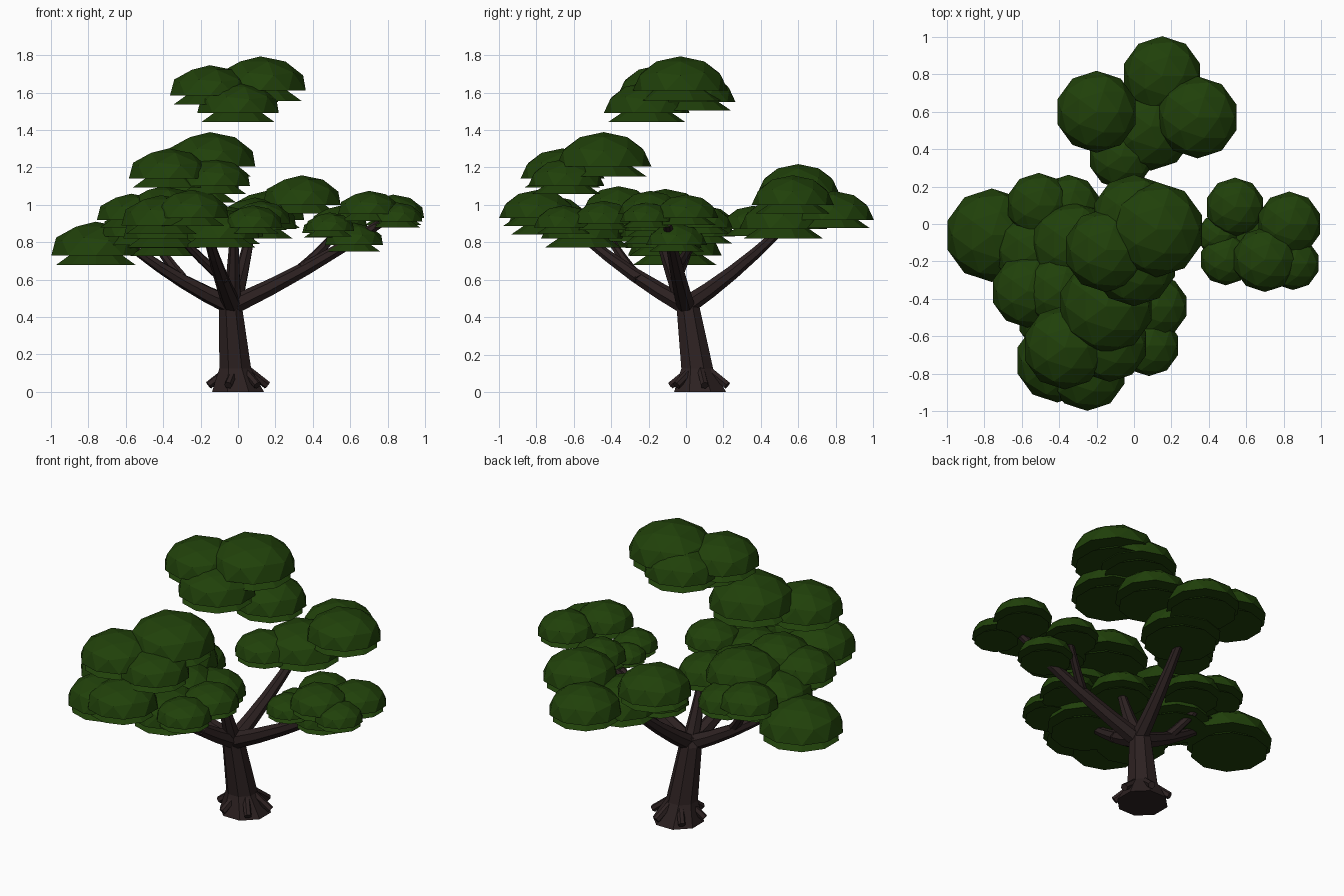
import bpy, bmesh, math
from mathutils import Matrix, Vector

if "Cube" in bpy.data.objects:
    bpy.data.objects.remove(bpy.data.objects["Cube"])


def material(name, col):
    m = bpy.data.materials.new(name)
    m.diffuse_color = (*col, 1)
    m.use_nodes = True
    m.node_tree.nodes["Principled BSDF"].inputs["Base Color"].default_value = m.diffuse_color
    return m


LEAF = material("leaf green", (0.0145, 0.052, 0.003))
BARK = material("dark bark", (0.026, 0.0155, 0.0155))


def finish(name, bm, mat):
    bmesh.ops.recalc_face_normals(bm, faces=bm.faces)
    me = bpy.data.meshes.new(name)
    bm.to_mesh(me)
    bm.free()
    me.materials.append(mat)
    ob = bpy.data.objects.new(name, me)
    bpy.context.collection.objects.link(ob)
    return ob


def add_clump(bm, x, y, z, r):
    """Flat-bottomed faceted dome with a flared skirt below its brim."""
    t = bmesh.new()
    bmesh.ops.create_icosphere(t, subdivisions=2, radius=1.02)
    low = [v for v in t.verts if v.co.z < -0.05]
    bmesh.ops.delete(t, geom=low, context='VERTS')
    bmesh.ops.holes_fill(t, edges=[e for e in t.edges if e.is_boundary], sides=0)
    bmesh.ops.scale(t, vec=(1, 1, 0.72), verts=t.verts)
    bmesh.ops.create_cone(t, cap_ends=True, segments=10, radius1=0.92, radius2=0.6,
                          depth=0.22, matrix=Matrix.Translation((0, 0, -0.105)))
    bmesh.ops.transform(t, verts=t.verts,
                        matrix=Matrix.Translation((x, y, z)) @ Matrix.Scale(r, 4))
    me = bpy.data.meshes.new("clump")
    t.to_mesh(me)
    t.free()
    bm.from_mesh(me)
    bpy.data.meshes.remove(me)


def add_tube(bm, pts, sides=8, level=False):
    """Faceted tube through (x, y, z, radius) points; level keeps rings flat."""
    rings = []
    up = Vector((0, 0, 1))
    ps = [Vector(p[:3]) for p in pts]
    for i, p in enumerate(ps):
        d = (ps[min(i + 1, len(ps) - 1)] - ps[max(i - 1, 0)]).normalized()
        q = up.rotation_difference(up if level else d)
        rings.append([bm.verts.new(p + q @ Vector((
            pts[i][3] * math.cos(2 * math.pi * (k + 0.5) / sides),
            pts[i][3] * math.sin(2 * math.pi * (k + 0.5) / sides), 0)))
            for k in range(sides)])
    for a, b in zip(rings, rings[1:]):
        for k in range(sides):
            j = (k + 1) % sides
            bm.faces.new((a[k], a[j], b[j], b[k]))
    bm.faces.new(rings[0][::-1])
    bm.faces.new(rings[-1])


# Foliage clusters: x, y, brim height, radius of each clump
clusters = {
    "top_foliage": [(0.12, -0.03, 1.61, 0.25), (-0.15, -0.14, 1.585, 0.22),
                    (0.0, 0.04, 1.55, 0.22), (0.0, -0.21, 1.49, 0.225)],
    "back_foliage": [(-0.2, 0.6, 1.06, 0.215), (0.34, 0.57, 1.0, 0.215),
                     (0.15, 0.79, 0.92, 0.21), (0.09, 0.52, 0.87, 0.23),
                     (-0.07, 0.36, 0.87, 0.17)],
    "right_foliage": [(0.54, 0.09, 0.88, 0.155), (0.83, 0.0, 0.93, 0.17),
                      (0.7, -0.19, 0.95, 0.17), (0.85, -0.21, 0.91, 0.14),
                      (0.49, -0.19, 0.86, 0.135), (0.62, -0.05, 0.785, 0.16),
                      (0.45, -0.06, 0.85, 0.11)],
    "left_foliage": [(-0.76, -0.06, 0.73, 0.245), (-0.51, 0.1, 0.87, 0.17),
                     (-0.35, 0.09, 0.83, 0.17), (-0.57, -0.36, 0.92, 0.19),
                     (-0.33, -0.11, 0.92, 0.225), (-0.53, -0.15, 0.83, 0.21),
                     (-0.4, -0.12, 0.77, 0.2)],
    "front_foliage": [(-0.15, -0.44, 1.205, 0.25), (-0.37, -0.66, 1.14, 0.22),
                      (-0.13, -0.64, 1.1, 0.2), (-0.25, -0.79, 0.93, 0.205),
                      (-0.41, -0.73, 0.89, 0.22), (0.08, -0.65, 0.88, 0.16),
                      (0.12, -0.44, 0.9, 0.165), (-0.4, -0.36, 0.96, 0.19),
                      (-0.1, -0.55, 0.82, 0.22), (-0.4, -0.5, 0.82, 0.22),
                      (-0.2, -0.27, 0.85, 0.21), (-0.04, -0.17, 0.83, 0.18)],
}
for name, clumps in clusters.items():
    bm = bmesh.new()
    for c in clumps:
        add_clump(bm, *c)
    finish(name, bm, LEAF)

# Trunk with flared base
bm = bmesh.new()
add_tube(bm, [(0, 0.075, 0, 0.15), (-0.015, 0.06, 0.125, 0.092),
              (-0.04, 0.01, 0.46, 0.066), (-0.04, 0.0, 0.51, 0.045)], level=True)
finish("trunk", bm, BARK)

# Stubby roots around the base
bm = bmesh.new()
for k in range(6):
    a = math.pi * (k / 3 + 0.06)
    c, s = math.cos(a), math.sin(a)
    add_tube(bm, [(0.05 * c, 0.07 + 0.05 * s, 0.12, 0.022),
                  (0.16 * c, 0.07 + 0.16 * s, 0.035, 0.022)], 6)
finish("roots", bm, BARK)


def add_branch(bm, start, end, r0, r1, sag):
    """Tapering tube from start to end, bowed down by sag at its middle."""
    a, b = Vector(start), Vector(end)
    pts = []
    for i in range(5):
        t = i / 4
        p = a.lerp(b, t) - Vector((0, 0, sag * 4 * t * (1 - t)))
        pts.append((*p, r0 + (r1 - r0) * t))
    add_tube(bm, pts, 7)


# Main branches from the fork: tip, and side twig start and tip
fork = (-0.03, 0, 0.46)
branches = {
    "left_branch": ((-0.55, -0.1, 0.76), (-0.3, -0.05, 0.61), (-0.48, 0.05, 0.86)),
    "right_branch": ((0.76, -0.1, 0.9), (0.34, -0.05, 0.66), (0.54, 0.07, 0.87)),
    "front_branch": ((-0.16, -0.55, 0.83), (-0.07, -0.25, 0.6), (-0.32, -0.42, 0.84)),
    "back_branch": ((0.07, 0.5, 0.86), None, None),
    "upper_branch": ((-0.02, -0.14, 0.83), None, None),
}
for name, (tip, twig, twig_tip) in branches.items():
    bm = bmesh.new()
    add_branch(bm, fork, tip, 0.052, 0.024, 0.02)
    if twig:
        add_branch(bm, twig, twig_tip, 0.03, 0.02, 0.01)
    finish(name, bm, BARK)
